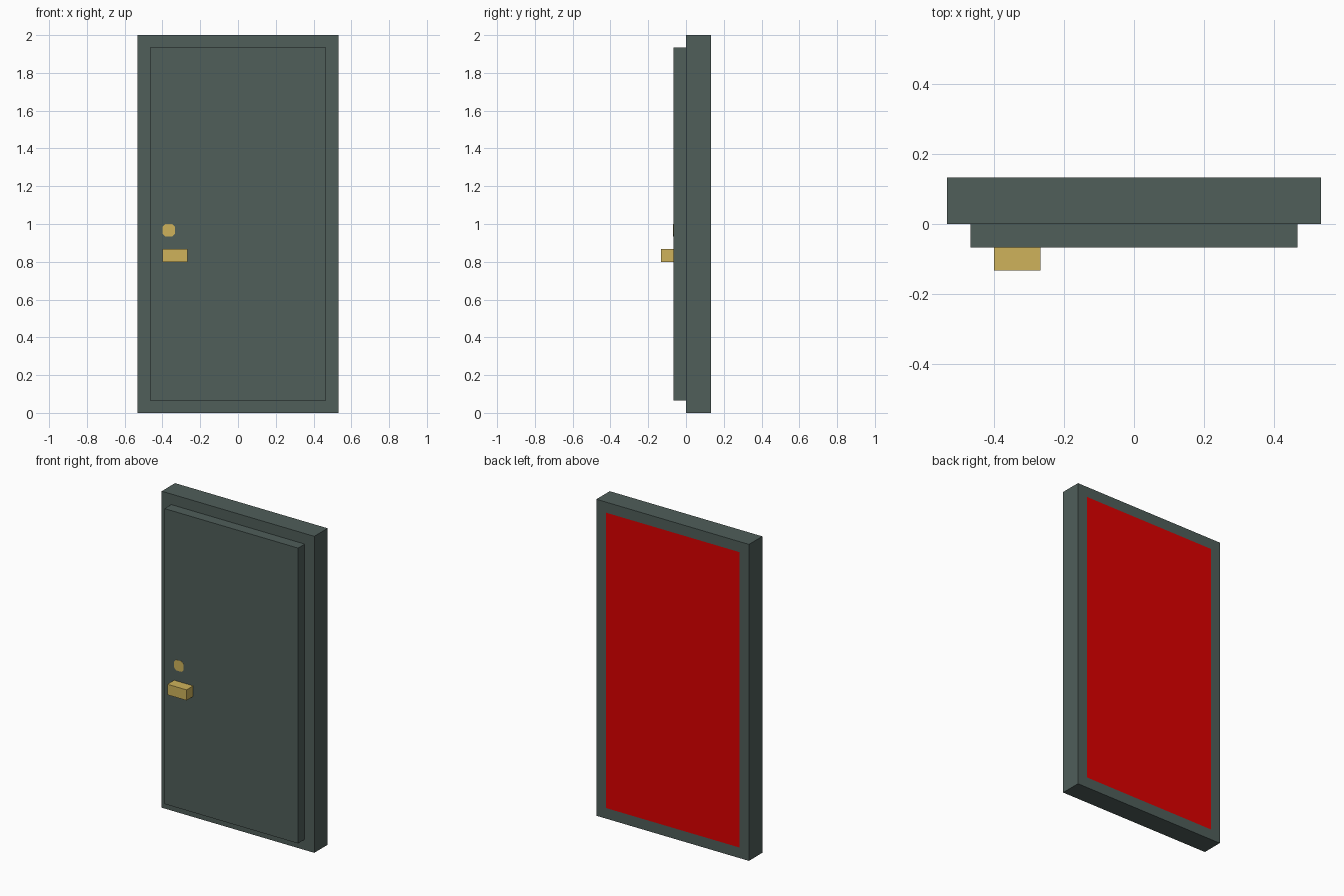
import bpy
import bmesh

cube = bpy.data.objects.get("Cube")
if cube:
    bpy.data.objects.remove(cube, do_unlink=True)

U = 1 / 15  # grid module shared by every part


def material(name, rgb):
    mat = bpy.data.materials.new(name)
    mat.use_nodes = True
    mat.diffuse_color = (*rgb, 1)
    mat.node_tree.nodes["Principled BSDF"].inputs["Base Color"].default_value = (*rgb, 1)
    return mat


GREY = material("slate grey", (0.079, 0.112, 0.102))
RED = material("deep red", (0.72, 0.0, 0.0))
BRASS = material("brass", (0.62, 0.45, 0.105))


def finish(name, bm, *mats):
    mesh = bpy.data.meshes.new(name)
    bm.to_mesh(mesh)
    bm.free()
    for mat in mats:
        mesh.materials.append(mat)
    obj = bpy.data.objects.new(name, mesh)
    bpy.context.collection.objects.link(obj)


def box(lo, hi):
    """Box between two corners, given in modules."""
    bm = bmesh.new()
    bmesh.ops.create_cube(bm, size=1)
    for v in bm.verts:
        v.co = [U * (l if c < 0 else h) for c, l, h in zip(v.co, lo, hi)]
    return bm


# Frame, with the red panel inset flush into its back
bm = box((-8, 0, 0), (8, 2, 30))
bm.normal_update()
back = next(f for f in bm.faces if f.normal.y > 0.9)
bmesh.ops.inset_region(bm, faces=[back], thickness=U, use_even_offset=True)
back.material_index = 1
finish("door_frame", bm, GREY, RED)

# Door leaf standing proud of the frame
finish("door_leaf", box((-7, -1, 1), (7, 0, 29)), GREY)

# Handle
finish("door_handle", box((-6, -2, 12), (-4, -1, 13)), BRASS)

# Lock plate: thin square with clipped corners
bm = box((-6, -1.015, 14), (-5, -1, 15))
depth_edges = [e for e in bm.edges
               if abs(e.verts[0].co.y - e.verts[1].co.y) > 1e-4]
bmesh.ops.bevel(bm, geom=depth_edges, offset=U * 0.22, segments=1, affect='EDGES')
finish("lock_plate", bm, BRASS)
